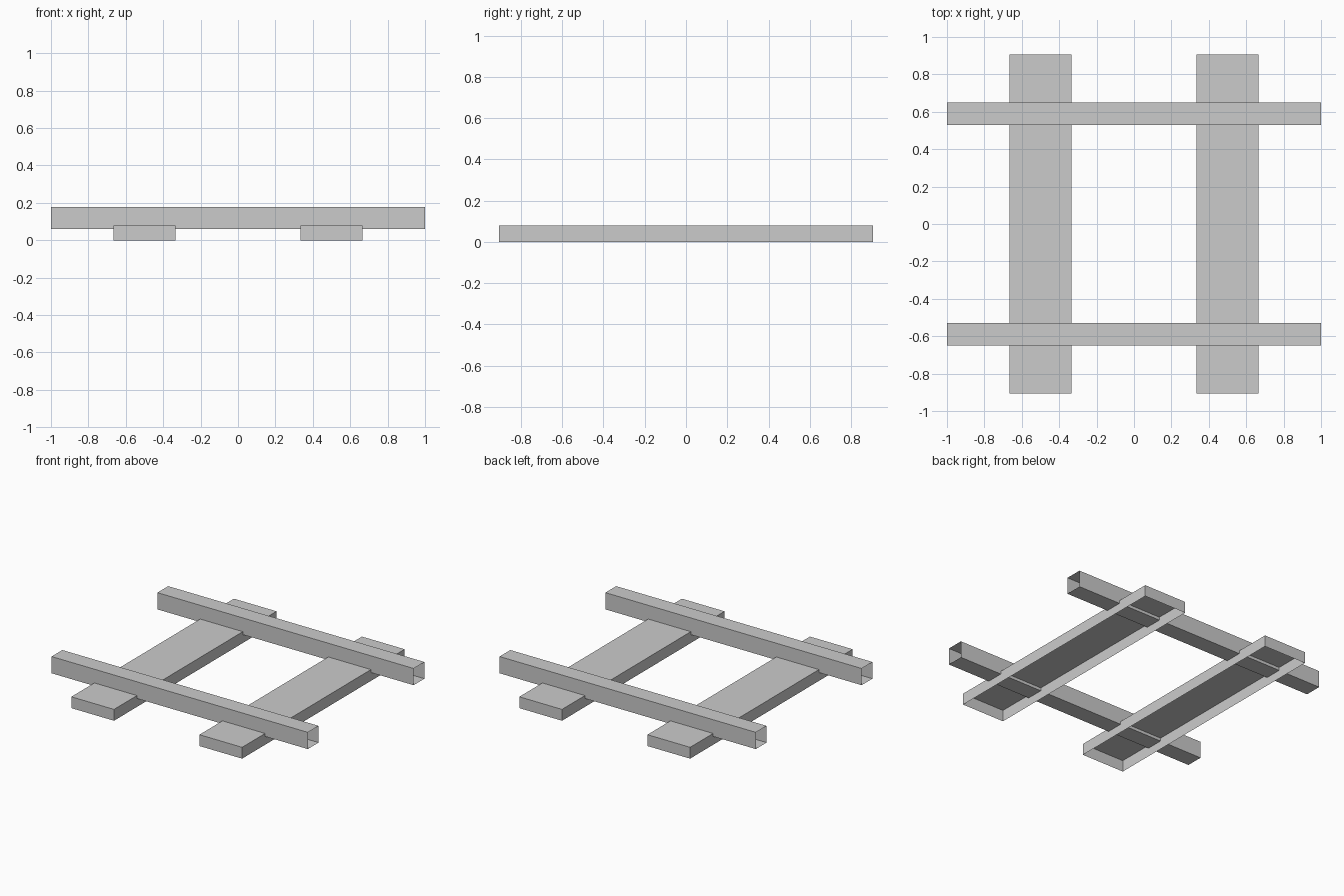
import bpy
import bmesh
from mathutils import Matrix, Vector

cube = bpy.data.objects.get("Cube")
if cube:
    bpy.data.objects.remove(cube, do_unlink=True)

grey = bpy.data.materials.new("plain grey")
grey.use_nodes = True
colour = (0.6, 0.6, 0.6, 1)
grey.diffuse_color = colour
grey.node_tree.nodes["Principled BSDF"].inputs["Base Color"].default_value = colour


def open_box(name, centre, size, is_open):
    """Box of single faces, without those whose normal passes is_open."""
    bm = bmesh.new()
    bmesh.ops.create_cube(bm, size=1, matrix=Matrix.Diagonal((*size, 1)))
    bm.normal_update()
    gaps = [f for f in bm.faces if is_open(f.normal)]
    bmesh.ops.delete(bm, geom=gaps, context='FACES')
    mesh = bpy.data.meshes.new(name)
    bm.to_mesh(mesh)
    bm.free()
    mesh.materials.append(grey)
    obj = bpy.data.objects.new(name, mesh)
    obj.location = Vector(centre)
    bpy.context.collection.objects.link(obj)


# Flat planks, open underneath
for side, x in (("left", 0.5), ("right", -0.5)):
    open_box(side + "_plank", (x, 0, 0.04), (0.333, 1.812, 0.08),
             lambda n: n.z < -0.5)

# Square rails sunk a little into the planks, open at both ends
for side, y in (("front", -0.59), ("back", 0.59)):
    open_box(side + "_rail", (0, y, 0.118), (2, 0.12, 0.118),
             lambda n: abs(n.x) > 0.5)
